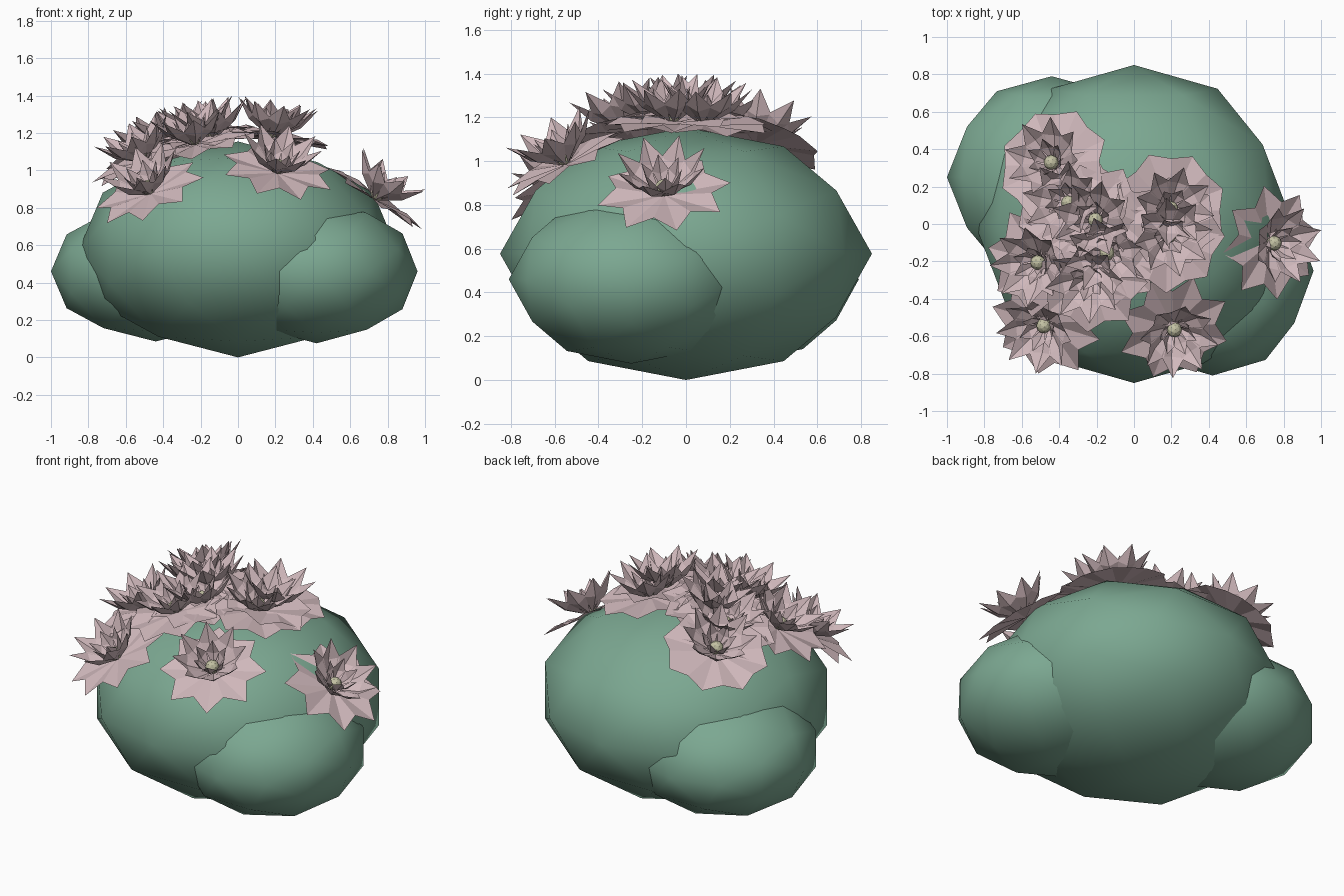
import bpy, bmesh, math
from mathutils import Vector, Matrix

if "Cube" in bpy.data.objects:
    bpy.data.objects.remove(bpy.data.objects["Cube"])


def material(name, rgb):
    m = bpy.data.materials.new(name)
    m.diffuse_color = (*rgb, 1)
    m.use_nodes = True
    m.node_tree.nodes["Principled BSDF"].inputs["Base Color"].default_value = m.diffuse_color
    return m


GREEN = material("leaf green", (0.20, 0.39, 0.285))
PINK = material("dusty pink", (0.63, 0.48, 0.50))
CREAM = material("pale yellow", (0.55, 0.54, 0.37))


def finish(name, bm, mats, smooth=False):
    mesh = bpy.data.meshes.new(name)
    for f in bm.faces:
        f.smooth = smooth
    bm.to_mesh(mesh)
    bm.free()
    for m in mats:
        mesh.materials.append(m)
    ob = bpy.data.objects.new(name, mesh)
    bpy.context.collection.objects.link(ob)
    return ob


def bush(name, centre, radii):
    """Once-divided icosahedron with its two-fold axes along x, y, z."""
    phi = (1 + 5 ** 0.5) / 2
    pts = []
    for a in (-1, 1):
        for b in (-phi, phi):
            pts += [Vector((0, a, b)), Vector((a, b, 0)), Vector((b, 0, a))]
    mids = [(p + q) / 2 for i, p in enumerate(pts) for q in pts[:i]
            if (p - q).length < 2.1]
    bm = bmesh.new()
    for p in pts + mids:
        bm.verts.new(p.normalized())
    bmesh.ops.convex_hull(bm, input=bm.verts[:])
    bmesh.ops.recalc_face_normals(bm, faces=bm.faces[:])
    bm.transform(Matrix.Translation(centre) @ Matrix.Diagonal((*radii, 1)))
    return finish(name, bm, [GREEN], True)


def petal_ring(bm, count, spin, width, mid, tip):
    """Creased kite petals; mid and tip are (radius, height)."""
    for k in range(count):
        rot = Matrix.Rotation(spin + math.tau * k / count, 4, 'Z')
        pts = [(0.02, 0, 0.0), (mid[0], -width, mid[1] + 0.015),
               (tip[0], 0, tip[1]), (mid[0], width, mid[1] + 0.015),
               (mid[0] + 0.01, 0, mid[1] - 0.012)]
        v = [bm.verts.new(rot @ Vector(p)) for p in pts]
        for i in range(4):
            bm.faces.new((v[i], v[(i + 1) % 4], v[4]))


def flower(name, pos, spin, notch):
    bm = bmesh.new()
    # wide outer star
    hub = bm.verts.new((0, 0, -0.005))
    rim = []
    for i in range(16):
        r, h = ((0.31, 0.0), (notch, 0.02))[i % 2]
        a = spin + math.tau * i / 16
        rim.append(bm.verts.new((r * math.cos(a), r * math.sin(a), h)))
    for i in range(16):
        bm.faces.new((hub, rim[i], rim[(i + 1) % 16]))
    # cupped petals
    petal_ring(bm, 8, spin + 0.2, 0.062, (0.13, 0.09), (0.215, 0.185))
    petal_ring(bm, 6, spin + 0.5, 0.038, (0.065, 0.075), (0.10, 0.155))
    # round centre
    before = set(bm.faces)
    bmesh.ops.create_icosphere(bm, subdivisions=2, radius=0.04,
                               matrix=Matrix.Translation((0, 0, 0.035)))
    for f in bm.faces:
        f.material_index = 0 if f in before else 1
    x, y, z = pos
    tilt = Vector((x * 0.92, y * 0.92, 1)).to_track_quat('Z', 'Y').to_matrix()
    bm.transform(Matrix.Translation(pos) @ tilt.to_4x4())
    finish(name, bm, [PINK, CREAM])


# bush body and side lobes
bush("bush_body", (0, 0, 0.577), (0.85, 0.85, 0.577))
bush("bush_lobe_left", (-0.44, 0.25, 0.46), (0.56, 0.54, 0.375))
bush("bush_lobe_right", (0.42, -0.25, 0.46), (0.54, 0.56, 0.385))

# separate blossoms, then the crowded crown: x, y, z, spin, notch radius
blossoms = [
    (0.21, -0.55, 0.99, 0.1, 0.225), (-0.47, -0.53, 0.88, 0.5, 0.225),
    (0.73, -0.10, 0.85, 0.3, 0.225),
    (-0.50, -0.20, 1.05, 0.2, 0.23), (-0.23, -0.28, 1.14, 0.6, 0.25),
    (-0.14, -0.15, 1.17, 0.0, 0.25), (-0.20, 0.02, 1.18, 0.4, 0.25),
    (-0.34, 0.11, 1.13, 0.7, 0.26), (-0.43, 0.32, 1.08, 0.25, 0.27),
    (0.18, -0.06, 1.18, 0.3, 0.26), (0.19, 0.08, 1.17, 0.75, 0.27),
]
for n, (x, y, z, spin, notch) in enumerate(blossoms, 1):
    flower(f"flower_{n}", (x, y, z), spin, notch)
